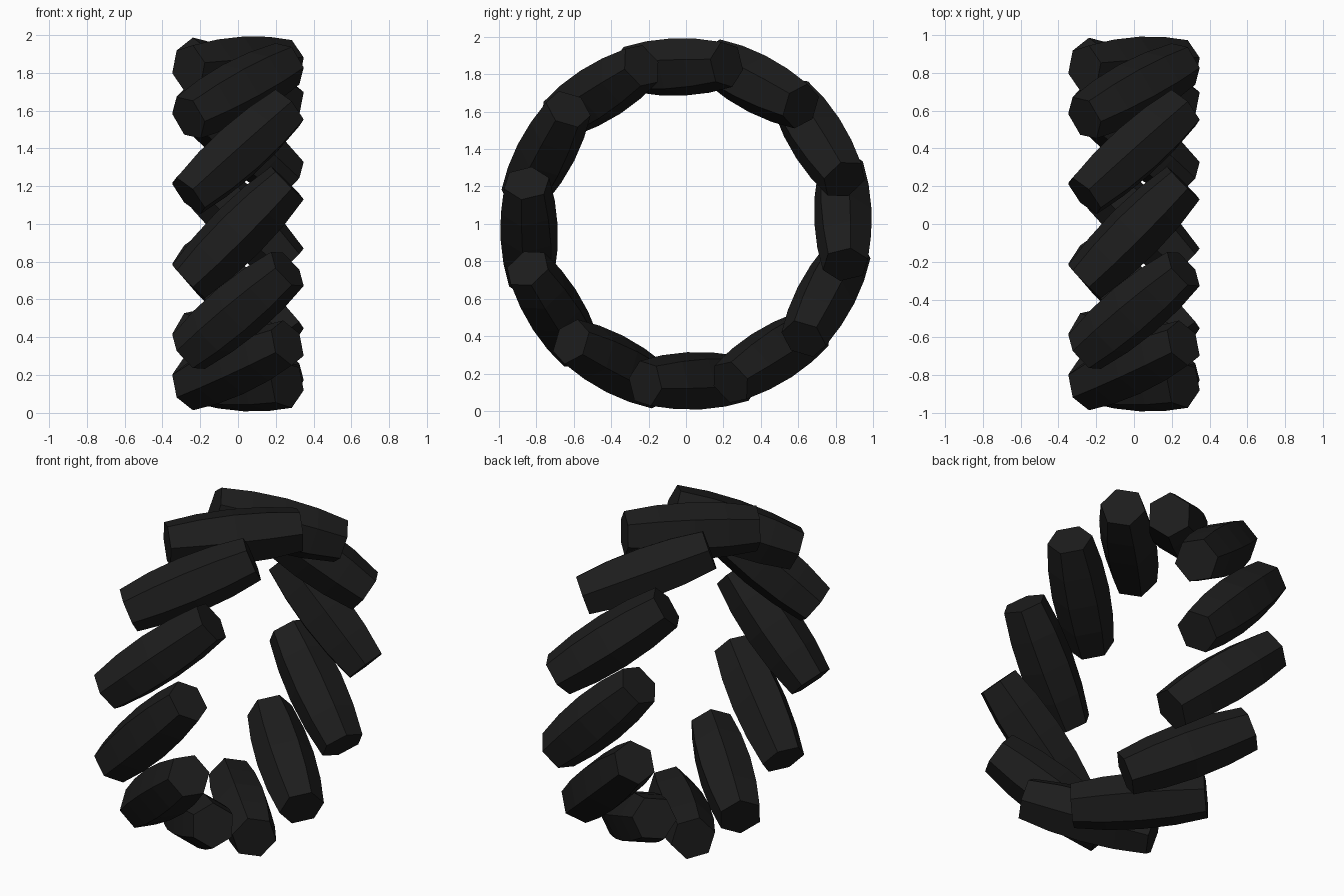
import bpy, bmesh
from math import sin, cos, radians, sqrt
from mathutils import Vector

if "Cube" in bpy.data.objects:
    bpy.data.objects.remove(bpy.data.objects["Cube"])

COUNT = 12         # rollers around the ring
R = 0.84           # ring radius to roller axes
PHASE = 3.0        # ring rotation, degrees
TWIST = 15.0       # hexagon rotation, degrees
PROFILE = [(-0.37, 0.126), (-0.19, 0.151), (0, 0.16), (0.19, 0.151), (0.37, 0.126)]

mat = bpy.data.materials.new("black_rubber")
mat.diffuse_color = (0.012, 0.012, 0.012, 1)
mat.use_nodes = True
mat.node_tree.nodes["Principled BSDF"].inputs["Base Color"].default_value = mat.diffuse_color


def roller(i):
    # Six-sided barrel, its axis set 45 degrees to the ring axis
    a = radians(PHASE + i * 360 / COUNT)
    x = Vector((1, 0, 0))
    radial = Vector((0, cos(a), sin(a)))
    tangent = Vector((0, -sin(a), cos(a)))
    axis = (x - tangent) / sqrt(2)
    side = (x + tangent) / sqrt(2)
    bm = bmesh.new()
    rings = []
    for s, r in PROFILE:
        ring = []
        for k in range(6):
            p = radians(TWIST + 60 * k)
            ring.append(bm.verts.new(radial * R + axis * s + (side * cos(p) + radial * sin(p)) * r))
        rings.append(ring)
    for lo, hi in zip(rings, rings[1:]):
        for k in range(6):
            n = (k + 1) % 6
            bm.faces.new((lo[k], lo[n], hi[n], hi[k]))
    bm.faces.new(rings[0])
    bm.faces.new(rings[-1])
    bmesh.ops.recalc_face_normals(bm, faces=bm.faces[:])
    me = bpy.data.meshes.new(f"roller_{i + 1}")
    bm.to_mesh(me)
    bm.free()
    me.materials.append(mat)
    ob = bpy.data.objects.new(f"roller_{i + 1}", me)
    ob.location.z = 1.0
    bpy.context.collection.objects.link(ob)


for i in range(COUNT):
    roller(i)
